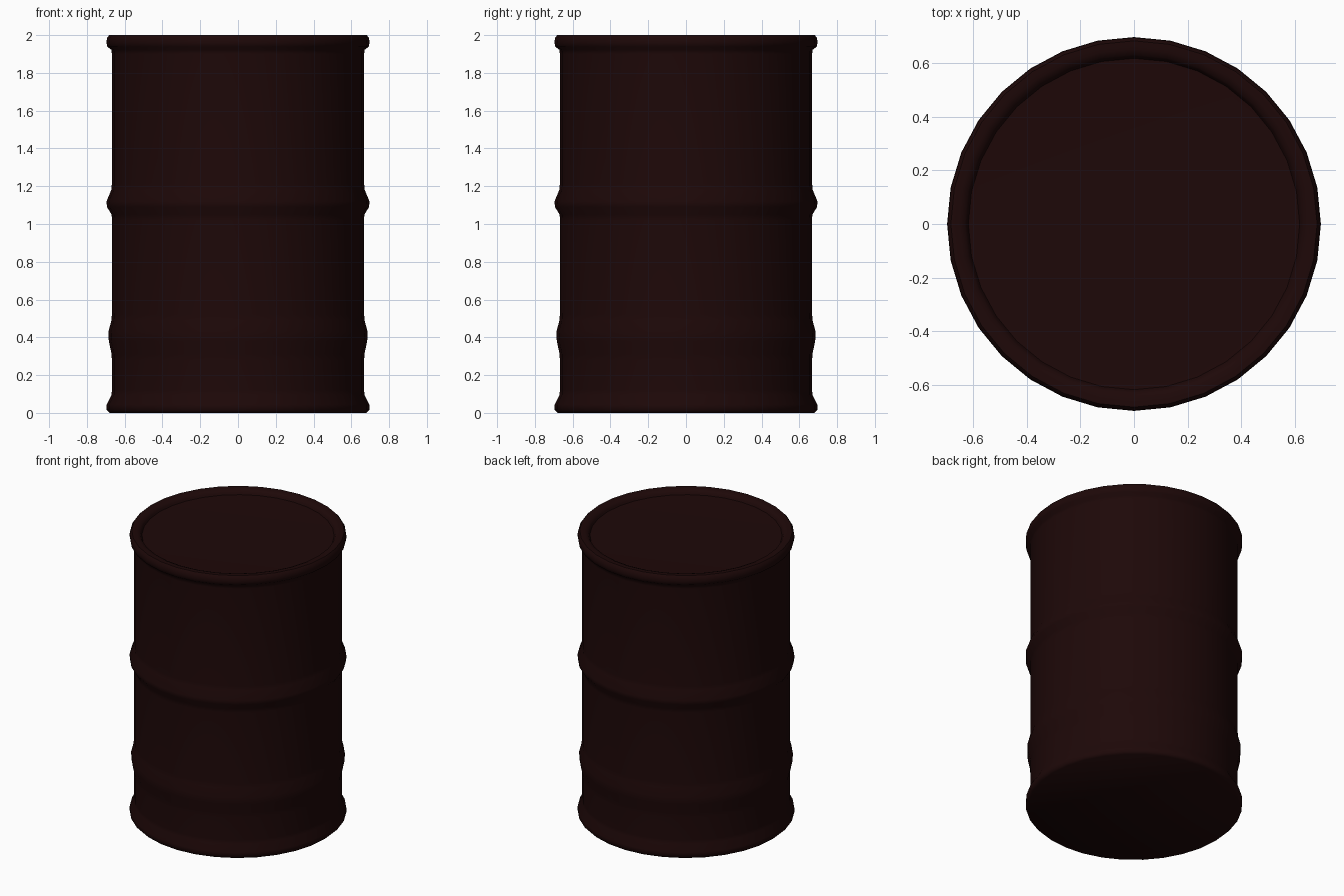
import bpy, bmesh, math

if "Cube" in bpy.data.objects:
    bpy.data.objects.remove(bpy.data.objects["Cube"])

SEGMENTS = 32

paint = bpy.data.materials.new("dark_maroon_paint")
paint.diffuse_color = (0.0125, 0.0024, 0.0024, 1)
paint.use_nodes = True
paint.node_tree.nodes["Principled BSDF"].inputs["Base Color"].default_value = paint.diffuse_color


def lathe(name, profile):
    """Revolve (radius, z) points around z; a zero radius becomes a pole."""
    bm = bmesh.new()
    rings = []
    for r, z in profile:
        if r == 0:
            rings.append([bm.verts.new((0, 0, z))] * SEGMENTS)
        else:
            rings.append([bm.verts.new((r * math.cos(2 * math.pi * i / SEGMENTS),
                                        r * math.sin(2 * math.pi * i / SEGMENTS), z))
                          for i in range(SEGMENTS)])
    for a, b in zip(rings, rings[1:]):
        for i in range(SEGMENTS):
            j = (i + 1) % SEGMENTS
            bm.faces.new(list(dict.fromkeys((a[i], a[j], b[j], b[i]))))
    bmesh.ops.recalc_face_normals(bm, faces=bm.faces)
    mesh = bpy.data.meshes.new(name)
    bm.to_mesh(mesh)
    bm.free()
    mesh.materials.append(paint)
    obj = bpy.data.objects.new(name, mesh)
    bpy.context.collection.objects.link(obj)
    bpy.context.view_layer.objects.active = obj
    obj.select_set(True)
    bpy.ops.object.shade_smooth_by_angle(angle=math.radians(50))
    obj.select_set(False)
    return obj


# Closed drum: flat base, bottom rim, two rolled hoops, top rim, recessed lid
lathe("drum", [
    (0, 0), (0.680, 0),
    (0.695, 0.015), (0.695, 0.045), (0.669, 0.095), (0.668, 0.12),  # bottom rim
    (0.668, 0.28), (0.669, 0.31), (0.684, 0.38), (0.686, 0.43),     # lower hoop
    (0.670, 0.49), (0.668, 0.52),
    (0.667, 1.02), (0.669, 1.05), (0.694, 1.09), (0.696, 1.12),     # middle hoop
    (0.671, 1.18), (0.668, 1.21),
    (0.668, 1.90), (0.670, 1.922), (0.692, 1.938),                  # top rim
    (0.696, 1.96), (0.694, 1.985), (0.682, 2.0),
    (0.652, 2.0), (0.630, 1.991), (0.623, 1.980),                   # rim lip
    (0.617, 1.968), (0.600, 1.967), (0, 1.967),                     # lid
])
